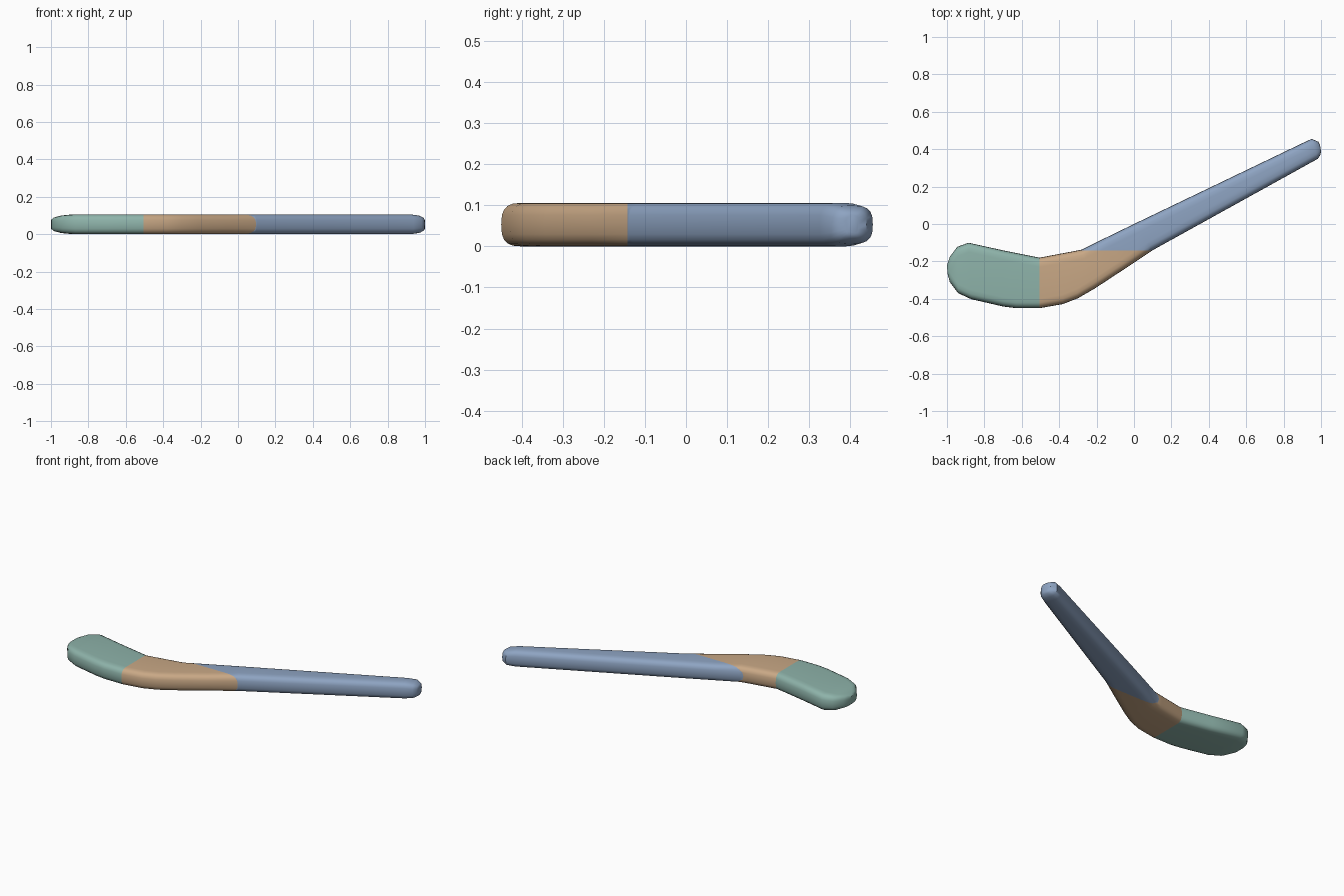
import bpy, bmesh
from math import cos, sin, pi
from mathutils import Vector

if "Cube" in bpy.data.objects:
    bpy.data.objects.remove(bpy.data.objects["Cube"], do_unlink=True)

MID = 0.053   # half thickness of the stick
ARC = 5       # steps in each rounded corner

# Stations along the stick: back edge x, y, front edge x, y, half thickness
STATIONS = [
    (-1.0, -0.22, -0.997, -0.265, 0.024),
    (-0.985, -0.175, -0.985, -0.31, 0.036),
    (-0.945, -0.122, -0.94, -0.37, 0.047),
    (-0.885, -0.10, -0.87, -0.402, MID),
    (-0.70, -0.141, -0.70, -0.441, MID),
    (-0.63, -0.155, -0.63, -0.45, MID),
    (-0.505, -0.18, -0.505, -0.45, MID),
    (-0.40, -0.16, -0.38, -0.428, MID),
    (-0.33, -0.147, -0.30, -0.397, MID),
    (-0.28, -0.137, -0.21, -0.345, MID),
    (-0.15, -0.073, -0.05, -0.24, MID),
    (0.0, 0.0, 0.10, -0.14, MID),
    (0.90, 0.432, 0.94, 0.325, MID),
    (0.95, 0.455, 0.982, 0.348, 0.046),
    (0.985, 0.44, 0.997, 0.37, 0.034),
    (0.995, 0.42, 1.0, 0.39, 0.024),
]


def section(x1, y1, x2, y2, half):
    """Ring of points: a flat slab with softly rounded edges."""
    back, front = Vector((x1, y1, MID)), Vector((x2, y2, MID))
    width = (front - back).length
    side = (front - back) / width
    soft = min(0.05, 0.42 * width)
    ring = []
    for edge, out in ((front, side), (back, -side)):
        for k in range(-ARC, ARC + 1):
            a = k / ARC * pi / 2
            c, s = max(cos(a), 0.0) ** 0.7, abs(sin(a)) ** 0.7
            rise = half * s * (1 if a > 0 else -1)
            if edge is back:
                rise = -rise
            ring.append(edge - out * soft * (1 - c) + Vector((0, 0, rise)))
    return ring


def make_material(name, colour):
    mat = bpy.data.materials.new(name)
    mat.use_nodes = True
    mat.diffuse_color = (*colour, 1)
    mat.node_tree.nodes["Principled BSDF"].inputs["Base Color"].default_value = (*colour, 1)
    return mat


def make_part(name, mat, cuts):
    """Loft the whole stick, then keep the piece behind every cut plane."""
    bm = bmesh.new()
    rings = [[bm.verts.new(p) for p in section(*s)] for s in STATIONS]
    n = len(rings[0])
    for a, b in zip(rings, rings[1:]):
        for i in range(n):
            j = (i + 1) % n
            bm.faces.new((a[i], a[j], b[j], b[i]))
    bm.faces.new(rings[0])
    bm.faces.new(rings[-1])
    for point, normal in cuts:
        bmesh.ops.bisect_plane(bm, geom=bm.verts[:] + bm.edges[:] + bm.faces[:], dist=1e-5,
                               plane_co=point, plane_no=normal, clear_outer=True)
        rim = [e for e in bm.edges if e.is_boundary]
        bmesh.ops.holes_fill(bm, edges=rim, sides=0)
    bmesh.ops.recalc_face_normals(bm, faces=bm.faces[:])
    mesh = bpy.data.meshes.new(name)
    bm.to_mesh(mesh)
    bm.free()
    mesh.materials.append(mat)
    obj = bpy.data.objects.new(name, mesh)
    bpy.context.collection.objects.link(obj)
    bpy.ops.object.select_all(action="DESELECT")
    obj.select_set(True)
    bpy.context.view_layer.objects.active = obj
    bpy.ops.object.shade_smooth_by_angle(angle=0.7)


BLADE_SEAM = (-0.505, 0, 0)
SHAFT_SEAM = (0, -0.142, 0)

# Blade tip, angled heel and long straight shaft
make_part("blade", make_material("sage green", (0.27, 0.45, 0.40)),
          [(BLADE_SEAM, (1, 0, 0))])
make_part("heel", make_material("tan", (0.58, 0.39, 0.235)),
          [(BLADE_SEAM, (-1, 0, 0)), (SHAFT_SEAM, (0, 1, 0))])
make_part("shaft", make_material("slate blue", (0.27, 0.37, 0.54)),
          [(BLADE_SEAM, (-1, 0, 0)), (SHAFT_SEAM, (0, -1, 0))])
